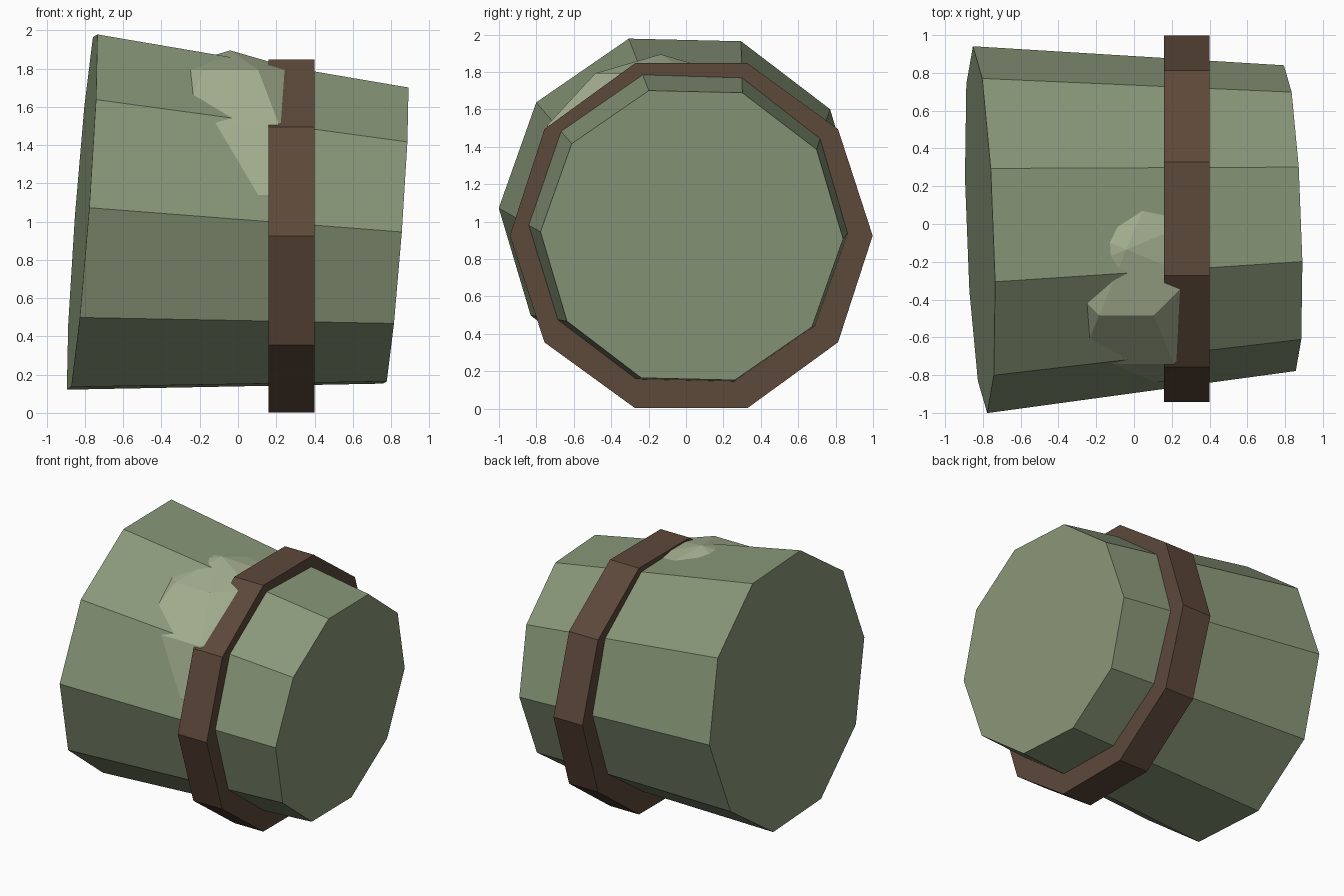
import bpy, bmesh, math
from mathutils import Vector, Matrix

if "Cube" in bpy.data.objects:
    bpy.data.objects.remove(bpy.data.objects["Cube"])


def material(name, rgb):
    m = bpy.data.materials.new(name)
    m.diffuse_color = (*rgb, 1)
    m.use_nodes = True
    m.node_tree.nodes["Principled BSDF"].inputs["Base Color"].default_value = m.diffuse_color
    return m


def finish(name, bm, mat):
    bmesh.ops.recalc_face_normals(bm, faces=bm.faces)
    me = bpy.data.meshes.new(name)
    bm.to_mesh(me)
    bm.free()
    me.materials.append(mat)
    ob = bpy.data.objects.new(name, me)
    bpy.context.collection.objects.link(ob)
    return ob


def drum(name, a, b, ra, rb, roll, mat, sides=10):
    """Closed tapered prism from centre a to centre b."""
    a, b = Vector(a), Vector(b)
    d = (b - a).normalized()
    u = (Vector((0, 1, 0)) - d * d.y).normalized()
    v = d.cross(u)
    bm = bmesh.new()
    rings = []
    for c, r in ((a, ra), (b, rb)):
        angles = [roll + 2 * math.pi * i / sides for i in range(sides)]
        rings.append([bm.verts.new(c + r * (u * math.cos(t) + v * math.sin(t)))
                      for t in angles])
    for i in range(sides):
        j = (i + 1) % sides
        bm.faces.new((rings[0][i], rings[0][j], rings[1][j], rings[1][i]))
    bm.faces.new(rings[0])
    bm.faces.new(rings[1])
    return finish(name, bm, mat)


green = material("green", (0.25, 0.31, 0.19))
pale = material("pale_green", (0.37, 0.43, 0.28))
brown = material("brown", (0.11, 0.065, 0.042))

# Tilted, tapering body
drum("body", (-0.815, -0.03, 1.05), (0.825, 0.031, 0.927), 0.972, 0.81,
     math.radians(-1.5), green)

# Upright band around the narrow half
drum("band", (0.16, 0.028, 0.925), (0.40, 0.028, 0.925), 0.97, 0.97, 0, brown)

# Faceted ball, mostly buried, showing as a pale bulge on the upper front
bm = bmesh.new()
bmesh.ops.create_uvsphere(bm, u_segments=8, v_segments=6, radius=0.757)
bmesh.ops.transform(bm, verts=bm.verts,
                    matrix=Matrix.Translation((-0.04, -0.135, 1.138))
                    @ Matrix.Rotation(math.radians(22.5), 4, 'Z'))
finish("bulge", bm, pale)
